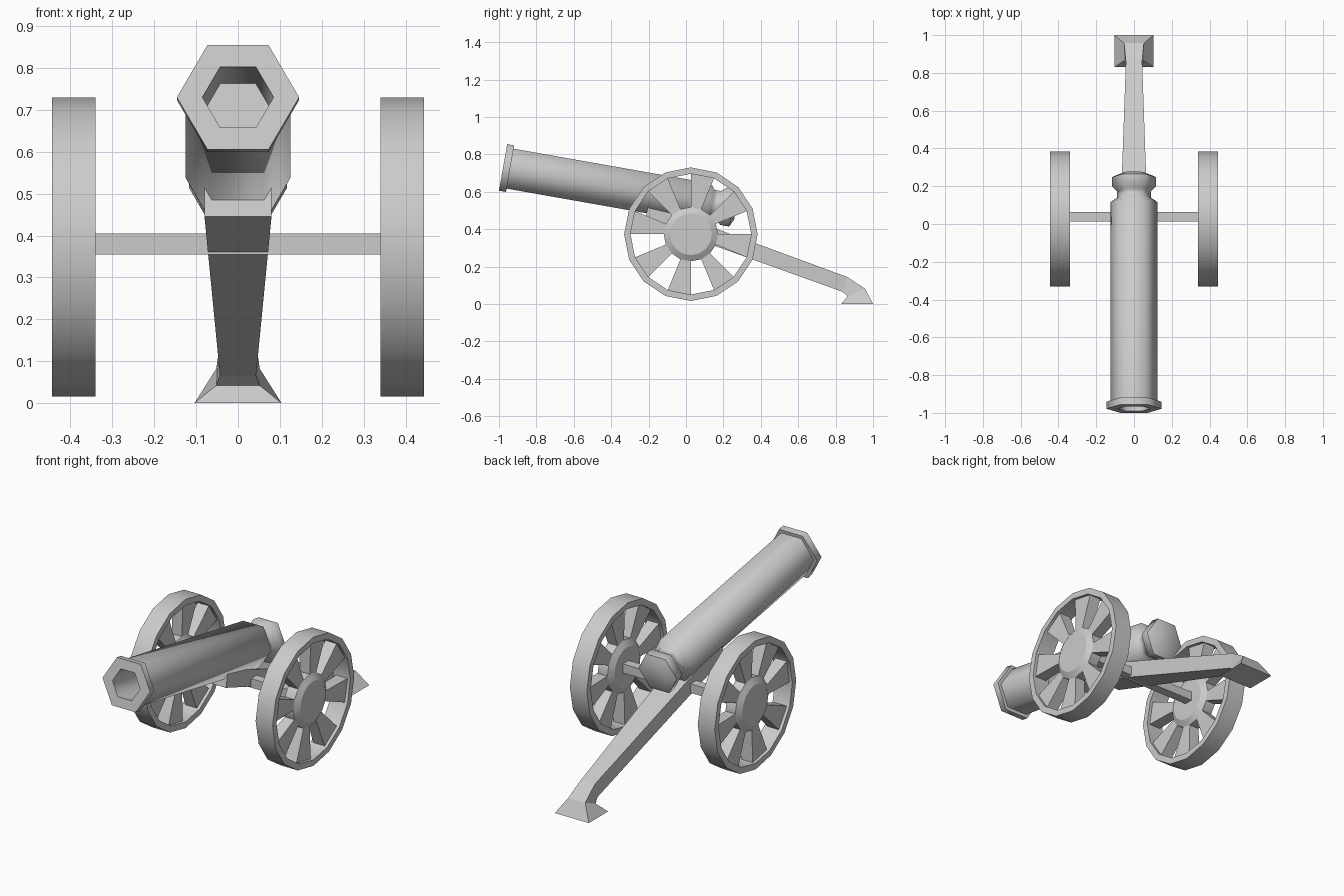
import bpy, math
from mathutils import Matrix, Vector

if "Cube" in bpy.data.objects:
    bpy.data.objects.remove(bpy.data.objects["Cube"])

WHEEL = Vector((0.392, 0.026, 0.373))
TILT = math.radians(10)


def add_object(name, verts, faces, smooth=None):
    me = bpy.data.meshes.new(name)
    me.from_pydata([tuple(v) for v in verts], [], faces)
    me.update()
    ob = bpy.data.objects.new(name, me)
    bpy.context.collection.objects.link(ob)
    bpy.ops.object.select_all(action='DESELECT')
    ob.select_set(True)
    bpy.context.view_layer.objects.active = ob
    bpy.ops.object.mode_set(mode='EDIT')
    bpy.ops.mesh.select_all(action='SELECT')
    bpy.ops.mesh.normals_make_consistent(inside=False)
    bpy.ops.object.mode_set(mode='OBJECT')
    if smooth:
        bpy.ops.object.shade_smooth_by_angle(angle=math.radians(smooth))
    return ob


def bridge(rings, closed=False):
    """Join equal-length rings with quads; cap the ends unless closed."""
    n = len(rings[0])
    verts = [v for r in rings for v in r]
    faces = []
    m = len(rings)
    for i in range(m if closed else m - 1):
        a, b = i * n, ((i + 1) % m) * n
        faces += [(a + k, a + (k + 1) % n, b + (k + 1) % n, b + k) for k in range(n)]
    if not closed:
        faces += [tuple(range(n)), tuple(range((m - 1) * n, m * n))]
    return verts, faces


def lathe(name, profile, sides, place, closed=False, smooth=None):
    """Profile of (along, radius) pairs; place maps (along, u, v) to world."""
    rings = [[place(t, r * math.cos(math.tau * k / sides), r * math.sin(math.tau * k / sides))
              for k in range(sides)] for t, r in profile]
    return add_object(name, *bridge(rings, closed), smooth)


def on_barrel(t, u, v):
    c, s = math.cos(TILT), math.sin(TILT)
    return Vector((u, -0.978 + t * c + v * s, 0.73 - t * s + v * c))


# Hexagonal barrel: bore floor, bore, muzzle ring, tube, neck and breech knob
lathe("barrel", [(0.23, 0.085), (0, 0.085), (0, 0.146), (0.038, 0.146), (0.038, 0.125),
                 (1.11, 0.125), (1.135, 0.09), (1.17, 0.09), (1.197, 0.117),
                 (1.245, 0.117), (1.265, 0.07)], 6, on_barrel, smooth=61)

# Wheels: 16-sided rim and hub, with a spoke on every other side
for side, label in ((-1, "left"), (1, "right")):
    def on_wheel(t, u, v, side=side):
        return Vector((side * (WHEEL.x + t), WHEEL.y + u, WHEEL.z + v))

    lathe(label + "_rim", [(-0.052, 0.357), (0.052, 0.357), (0.052, 0.323), (-0.052, 0.323)],
          16, on_wheel, closed=True, smooth=30)
    lathe(label + "_hub", [(-0.05, 0.112), (-0.03, 0.145), (0.03, 0.145), (0.05, 0.112)],
          16, on_wheel, smooth=30)
    verts, faces = [], []
    for k in range(8):
        a0, a1 = (math.tau * (2 * k - j) / 16 for j in (1, 0))
        rings = [[on_wheel(t, r * math.cos(a), r * math.sin(a))
                  for t, a in ((-d, a0), (d, a0), (d, a1), (-d, a1))]
                 for r, d in ((0.14, 0.03), (0.326, 0.035))]
        v, f = bridge(rings)
        faces += [tuple(i + len(verts) for i in q) for q in f]
        verts += v
    add_object(label + "_spokes", verts, faces)

# Axle
bpy.ops.mesh.primitive_cube_add(size=1, location=(0, 0.038, 0.38))
axle = bpy.context.object
axle.name = "axle"
axle.scale = (0.71, 0.05, 0.05)

# Trail beam ending in a flared ground foot: (half width, lower y z, upper y z)
sections = [(0.08, -0.22, 0.445, -0.2, 0.535), (0.043, 0.837, 0.065, 0.86, 0.145),
            (0.052, 0.865, 0.042, 0.957, 0.082), (0.104, 0.83, 0.0, 1.0, 0.0)]
rings = [[(-w, y0, z0), (w, y0, z0), (w, y1, z1), (-w, y1, z1)]
         for w, y0, z0, y1, z1 in sections]
add_object("trail", *bridge(rings))
